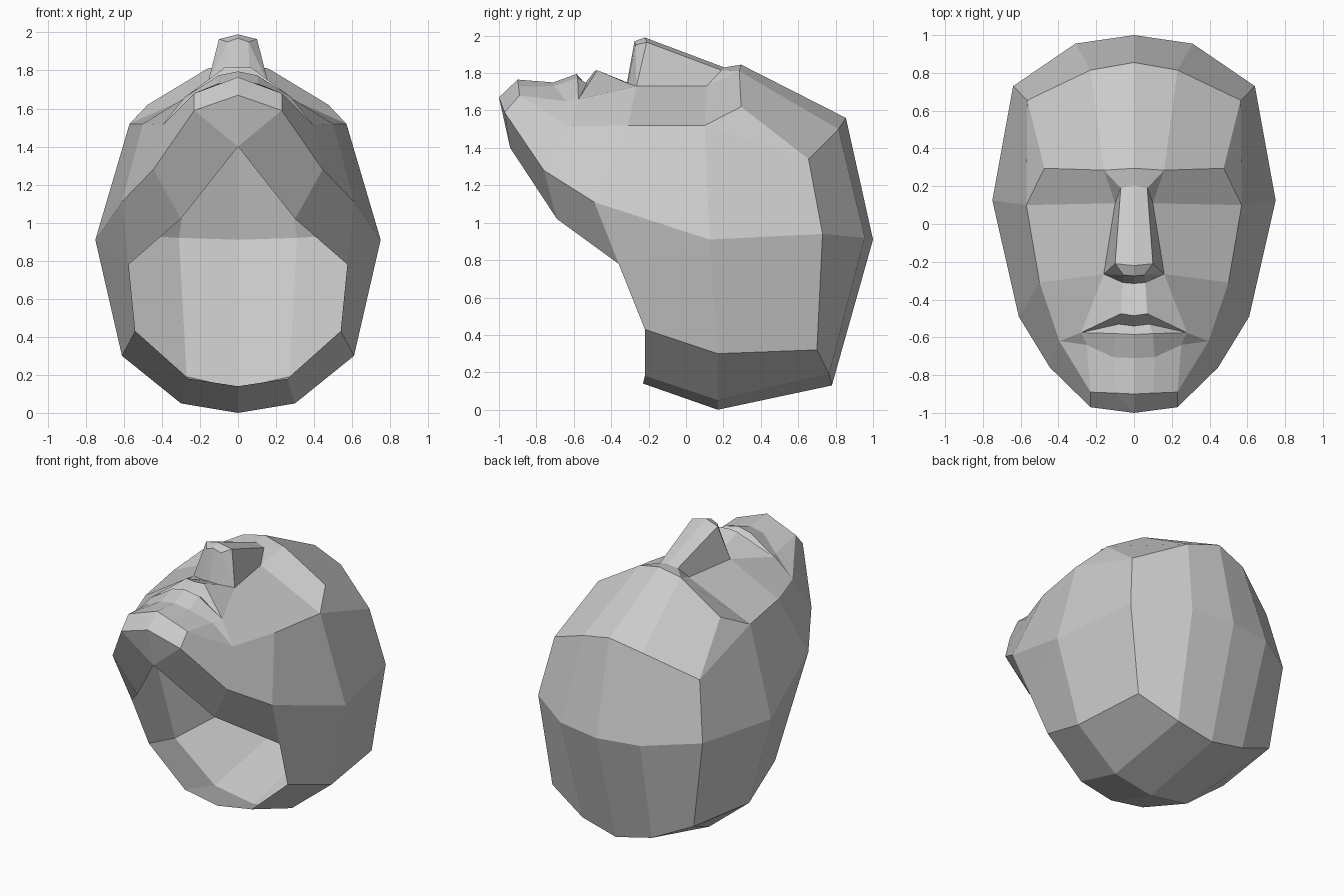
import bpy, bmesh

if "Cube" in bpy.data.objects:
    bpy.data.objects.remove(bpy.data.objects["Cube"])

bm = bmesh.new()
verts = {}


def v(p):
    # one shared vertex per position, so neighbouring strips join
    if p not in verts:
        verts[p] = bm.verts.new(p)
    return verts[p]


def strip(a, b):
    # faces between two lines of points; repeated points give triangles
    for i in range(len(a) - 1):
        ring = list(dict.fromkeys((a[i], a[i + 1], b[i + 1], b[i])))
        if len(ring) > 2:
            f = [v(p) for p in ring]
            if not bm.faces.get(f):
                bm.faces.new(f)


# Back of the skull: lines from the centre to the side (half, x >= 0)
neck = [(0, -.23, .14), (.26, -.22, .18), (.54, -.22, .43), (.575, -.36, .78)]
mid = [(0, .17, 0), (.3, .17, .05), (.61, .17, .3), (.75, .125, .91)]
top = [(0, .78, .13), (.27, .765, .19), (.55, .70, .32), (.64, .73, .94)]
strip(neck, mid)
strip(mid, top)

# Crown, forehead and temple
crown = [(0, 1, .91), (.31, .955, .92), top[3]]
forehead = [(0, .855, 1.56), (.23, .815, 1.5), (.565, .655, 1.34)]
brow = [(0, .295, 1.845), (.16, .285, 1.81), (.475, .295, 1.62)]
temple = (.57, .10, 1.52)
strip(top[:2], crown[:2])
strip(top[1:3], crown[1:])
strip(crown, forehead)
strip(forehead, brow)
strip([top[3], forehead[2], brow[2]], [mid[3], temple, temple])

# Jaw, open neck edge and cheek
throat = [(0, -.94, 1.4), (.3, -.69, 1.02), neck[3]]
jaw = [(0, -1, 1.67), (.23, -.97, 1.59), (.445, -.76, 1.28), (.61, -.49, 1.11), mid[3]]
chin = [(0, -.9, 1.765), (.1, -.895, 1.728), (.23, -.89, 1.68)]
low_cheek, cheek = (.395, -.62, 1.515), (.5, -.31, 1.52)
strip(jaw, [throat[0], throat[0], throat[1], throat[2], throat[2]])
strip([jaw[0], jaw[0], jaw[1]], chin)
strip(jaw[1:], [chin[2], low_cheek, cheek, temple])

# Eye socket planes
eye, wing = (.1, .11, 1.73), (.16, -.265, 1.73)
strip(brow[1:], [eye, temple])
strip([eye, temple], [wing, cheek])

# Nose: centre line, ridge edge and foot
ridge = [brow[0], (0, .205, 1.83), (0, -.22, 1.99), (0, -.275, 1.97), (0, -.315, 1.75)]
edge = [brow[1], (.07, .19, 1.815), (.1, -.21, 1.965), (.055, -.27, 1.95), (.06, -.31, 1.745)]
strip(ridge, edge)
strip(edge, [brow[1], eye, wing, wing, edge[4]])

# Mouth and chin: lines from the centre to the mouth corner
corner = (.28, -.575, 1.66)
upper = [(0, -.485, 1.815), (.07, -.475, 1.815), corner]
slit = [(0, -.54, 1.745), (.08, -.53, 1.745), corner]
lower = [(0, -.585, 1.795), (.1, -.58, 1.775), corner]
dent = [(0, -.71, 1.75), (.11, -.705, 1.73), (.25, -.64, 1.65)]
rows = [[ridge[4], edge[4], wing], upper, slit, lower, dent, chin]
for a, b in zip(rows, rows[1:]):
    strip(a, b)
strip([wing, corner, dent[2], chin[2]], [cheek, low_cheek, low_cheek, chin[2]])

bmesh.ops.recalc_face_normals(bm, faces=bm.faces)
# the shell is open at the neck, so make sure the brow faces outwards
bm.faces.ensure_lookup_table()
top_face = max(bm.faces, key=lambda f: f.calc_center_median().y)
if top_face.normal.y < 0:
    bmesh.ops.reverse_faces(bm, faces=bm.faces)

mesh = bpy.data.meshes.new("head")
bm.to_mesh(mesh)
bm.free()
head = bpy.data.objects.new("head", mesh)
bpy.context.collection.objects.link(head)

# Mirror the half across x = 0
mirror = head.modifiers.new("mirror", 'MIRROR')
mirror.use_clip = True
mirror.merge_threshold = 0.001
